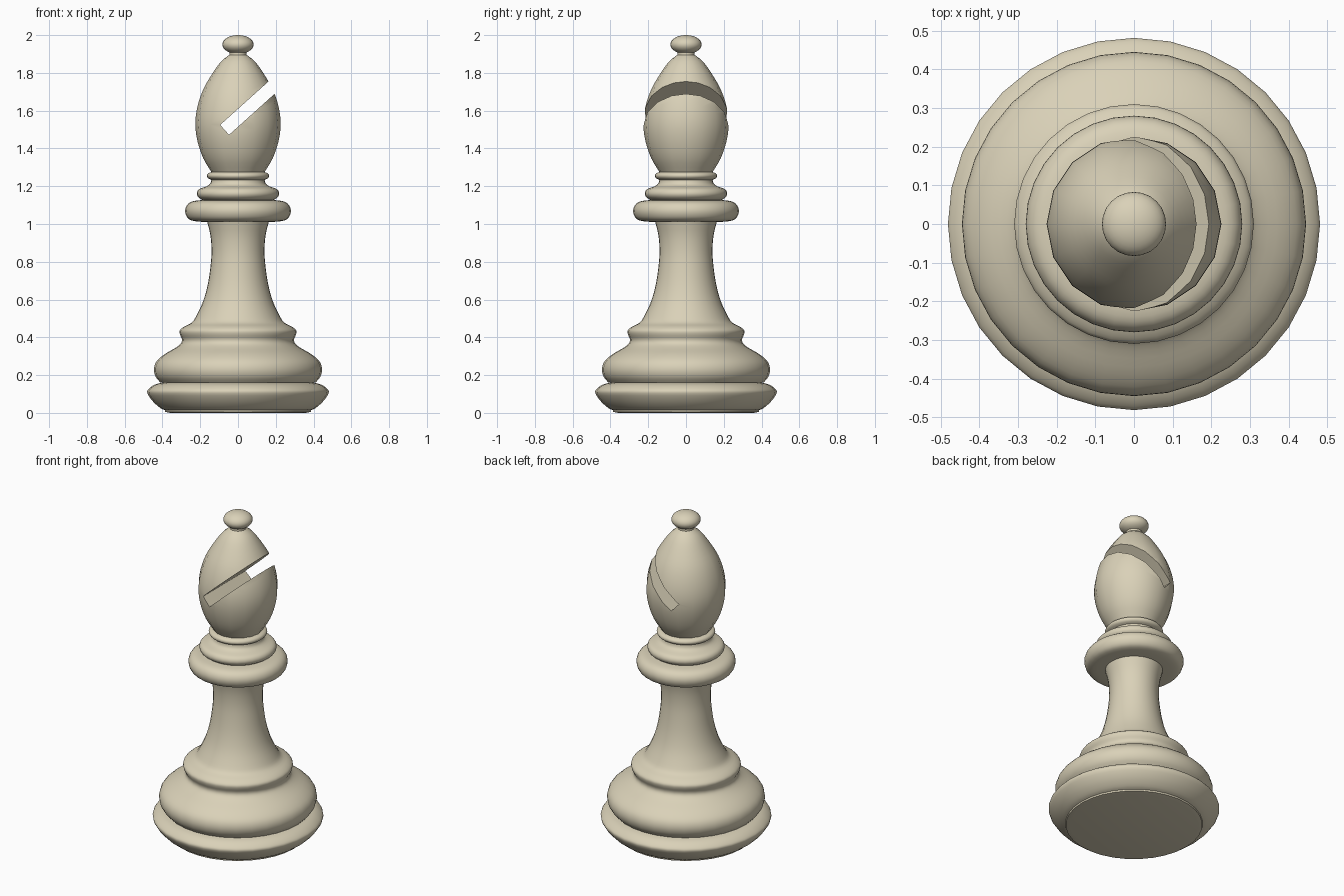
import bpy, bmesh, math
from mathutils import Vector, Matrix

default = bpy.data.objects.get("Cube")
if default:
    bpy.data.objects.remove(default, do_unlink=True)

cream = bpy.data.materials.new("cream")
cream.use_nodes = True
cream.diffuse_color = (0.70, 0.64, 0.48, 1)
cream.node_tree.nodes["Principled BSDF"].inputs["Base Color"].default_value = cream.diffuse_color


def smooth_profile(points, steps):
    """Pass a Catmull-Rom curve through the (radius, height) points."""
    pts = [Vector(p) for p in points]
    pts = [pts[0] * 2 - pts[1]] + pts + [pts[-1] * 2 - pts[-2]]
    curve = []
    for a, b, c, d in zip(pts, pts[1:], pts[2:], pts[3:]):
        for i in range(steps):
            t = i / steps
            curve.append((b * 2 + (c - a) * t + (a * 2 - b * 5 + c * 4 - d) * t * t
                          + (b * 3 - a - c * 3 + d) * t ** 3) / 2)
    return curve + [pts[-2]]


def shade(obj, angle=35):
    bpy.ops.object.select_all(action='DESELECT')
    obj.select_set(True)
    bpy.context.view_layer.objects.active = obj
    bpy.ops.object.shade_smooth_by_angle(angle=math.radians(angle))


def add_object(name, bm):
    bmesh.ops.recalc_face_normals(bm, faces=bm.faces)
    mesh = bpy.data.meshes.new(name)
    bm.to_mesh(mesh)
    bm.free()
    obj = bpy.data.objects.new(name, mesh)
    bpy.context.collection.objects.link(obj)
    mesh.materials.append(cream)
    return obj


def turned(name, points, sides=32, steps=3):
    """Revolve a profile about z and close both ends with a disc."""
    bm = bmesh.new()
    rings = []
    for radius, height in smooth_profile(points, steps):
        angles = [math.tau * i / sides for i in range(sides)]
        rings.append([bm.verts.new((radius * math.cos(a), radius * math.sin(a), height))
                      for a in angles])
    for low, high in zip(rings, rings[1:]):
        for i in range(sides):
            j = (i + 1) % sides
            bm.faces.new((low[i], low[j], high[j], high[i]))
    bm.faces.new(rings[0])
    bm.faces.new(rings[-1])
    obj = add_object(name, bm)
    shade(obj)
    return obj


# Foot and stem
turned("foot_pad", [(0.36, 0), (0.385, 0.005), (0.39, 0.03)], steps=1)
turned("foot_ring", [(0.38, 0.012), (0.41, 0.025), (0.45, 0.06), (0.48, 0.105),
                     (0.472, 0.128), (0.44, 0.15), (0.40, 0.16)])
turned("base_and_stem", [(0.41, 0.16), (0.435, 0.19), (0.445, 0.23), (0.432, 0.272),
                         (0.39, 0.31), (0.33, 0.345), (0.302, 0.368), (0.297, 0.39),
                         (0.307, 0.415), (0.308, 0.437), (0.285, 0.457), (0.245, 0.478),
                         (0.22, 0.515), (0.185, 0.59), (0.16, 0.68), (0.145, 0.78),
                         (0.14, 0.86), (0.146, 0.94), (0.165, 1.02)])

# Collar rings
turned("large_collar", [(0.16, 1.01), (0.23, 1.015), (0.265, 1.03), (0.28, 1.066),
                        (0.27, 1.1), (0.24, 1.12), (0.18, 1.128)])
turned("middle_collar", [(0.185, 1.125), (0.21, 1.142), (0.218, 1.163), (0.205, 1.185),
                         (0.165, 1.2), (0.146, 1.215), (0.14, 1.24)])
turned("small_collar", [(0.138, 1.232), (0.158, 1.242), (0.165, 1.255), (0.158, 1.268),
                        (0.138, 1.276)])

# Head with its slanted slot
head = turned("head", [(0.14, 1.274), (0.185, 1.35), (0.215, 1.44), (0.226, 1.53),
                       (0.215, 1.62), (0.185, 1.71), (0.14, 1.79), (0.09, 1.86),
                       (0.042, 1.898)], sides=16)
bm = bmesh.new()
bmesh.ops.create_cube(bm, size=1, matrix=Matrix.Translation((0.13, 0, 1.679))
                      @ Matrix.Rotation(math.radians(-42), 4, 'Y')
                      @ Matrix.Diagonal((0.54, 1, 0.07, 1)))
cutter = add_object("slot_cutter", bm)
cutter.hide_render = True
slot = head.modifiers.new("slot", 'BOOLEAN')
slot.operation = 'DIFFERENCE'
slot.solver = 'EXACT'
slot.object = cutter
bpy.context.view_layer.objects.active = head
bpy.ops.object.modifier_apply(modifier=slot.name)
bpy.data.objects.remove(cutter, do_unlink=True)
shade(head)

# Neck pin and knob
turned("knob_neck", [(0.045, 1.885), (0.045, 1.92)], steps=1)
bm = bmesh.new()
bmesh.ops.create_uvsphere(bm, u_segments=24, v_segments=16, radius=1,
                          matrix=Matrix.Translation((0, 0, 1.95))
                          @ Matrix.Diagonal((0.083, 0.083, 0.05, 1)))
shade(add_object("knob", bm))
